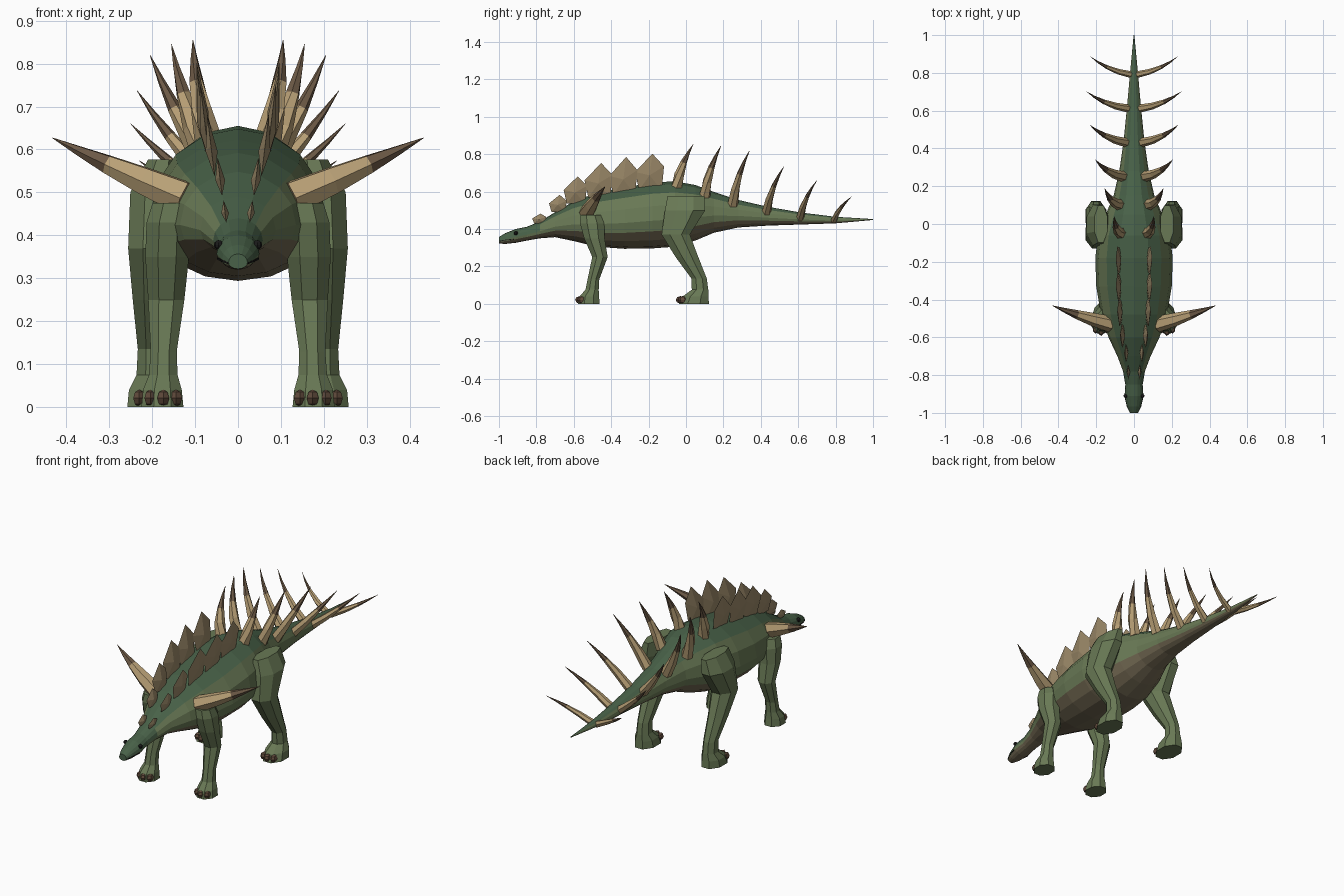
import bpy, bmesh
from math import sin, cos, pi
from mathutils import Vector

if "Cube" in bpy.data.objects:
    bpy.data.objects.remove(bpy.data.objects["Cube"])


def material(name, r, g, b):
    m = bpy.data.materials.new(name)
    m.diffuse_color = (r, g, b, 1)
    m.use_nodes = True
    m.node_tree.nodes["Principled BSDF"].inputs["Base Color"].default_value = m.diffuse_color
    return m


BACK = material("back green", .065, .12, .065)
FLANK = material("flank green", .14, .19, .09)
BELLY = material("belly brown", .17, .14, .085)
TAN = material("horn tan", .48, .35, .18)
TIP = material("horn tip", .15, .10, .06)
PLATE = material("plate tan", .33, .25, .14)
CLAW = material("claw brown", .12, .07, .045)
DARK = material("eye black", .01, .01, .01)


def finish(name, bm, mats, mirror=True):
    bmesh.ops.recalc_face_normals(bm, faces=bm.faces)
    me = bpy.data.meshes.new(name)
    bm.to_mesh(me)
    bm.free()
    for m in mats:
        me.materials.append(m)
    ob = bpy.data.objects.new(name, me)
    bpy.context.collection.objects.link(ob)
    if mirror:
        mod = ob.modifiers.new("mirror", 'MIRROR')
        mod.use_mirror_merge = False
    return ob


def loft(name, rings, mats, pick=lambda i, j: 0, mirror=True):
    """Skin a list of point rings; pick(ring, side) gives the material index."""
    bm = bmesh.new()
    vs = [[bm.verts.new(p) for p in r] for r in rings]
    n = len(vs[0])
    for i in range(len(vs) - 1):
        for j in range(n):
            k = (j + 1) % n
            f = bm.faces.new((vs[i][j], vs[i][k], vs[i + 1][k], vs[i + 1][j]))
            f.material_index = pick(i, j)
    bm.faces.new(vs[0])
    f = bm.faces.new(vs[-1])
    f.material_index = pick(len(vs) - 2, 0)
    return finish(name, bm, mats, mirror)


# body from snout to tail tip: y, half width, top z, bottom z
SPINE = [(-1.0, .022, .357, .322), (-.965, .037, .378, .320), (-.91, .050, .400, .326),
         (-.85, .046, .412, .338), (-.78, .058, .440, .350), (-.70, .088, .490, .356),
         (-.60, .135, .548, .335), (-.48, .175, .592, .305), (-.33, .200, .622, .294),
         (-.18, .205, .648, .296), (-.06, .190, .655, .305), (.05, .150, .635, .338),
         (.15, .108, .598, .380), (.28, .078, .555, .408), (.44, .055, .518, .418),
         (.62, .037, .487, .424), (.80, .021, .465, .430), (1.0, .002, .453, .448)]
N = 16


def body_ring(y, w, top, bot):
    mid = bot + (top - bot) * .42
    pts = []
    for j in range(N):
        a = 2 * pi * j / N
        s = sin(a)
        pts.append((w * cos(a), y, mid + s * ((top - mid) if s > 0 else (mid - bot))))
    return pts


def body_mat(i, j):
    s = sin(2 * pi * (j + .5) / N)
    return 0 if s > .8 or (i < 4 and s > 0) else 2 if s < -.5 else 1


loft("body", [body_ring(*r) for r in SPINE], [BACK, FLANK, BELLY], body_mat, mirror=False)


# legs: x, y, z, half width, half depth
def leg(name, table, n=8):
    rings = [[(x + rx * cos(2 * pi * (j + .5) / n) * 1.06, y + ry * sin(2 * pi * (j + .5) / n) * 1.06, z)
              for j in range(n)] for x, y, z, rx, ry in table]
    loft(name, rings, [FLANK])


leg("hind_leg", [(.175, 0, .577, .035, .10), (.192, -.005, .50, .06, .11), (.197, -.055, .37, .06, .077),
                 (.2, .005, .25, .046, .062), (.2, .07, .135, .034, .042), (.2, .075, .075, .037, .045),
                 (.202, .052, .04, .053, .07), (.202, .042, 0, .057, .082)])
leg("front_leg", [(.155, -.51, .475, .045, .055), (.162, -.502, .43, .052, .066), (.165, -.49, .35, .052, .056),
                  (.167, -.46, .25, .043, .042), (.173, -.495, .13, .031, .032), (.174, -.502, .075, .034, .036),
                  (.176, -.517, .04, .046, .053), (.176, -.52, 0, .05, .06)])


# toes: three on each foot
def toes(name, cx, cy):
    bm = bmesh.new()
    for k in (-1, 0, 1):
        r = bmesh.ops.create_uvsphere(bm, u_segments=6, v_segments=4, radius=1)
        for v in r["verts"]:
            v.co = Vector((cx + k * .03 + v.co.x * .016, cy + abs(k) * .012 + v.co.y * .025, .021 + v.co.z * .02))
    finish(name, bm, [CLAW])


toes("front_toes", .174, -.568)
toes("hind_toes", .2, -.03)


# curved horn with a dark tip
def horn(name, a, b, r, bend, n=6):
    a, b = Vector(a), Vector(b)
    c = (a + b) / 2 + Vector(bend)
    rings = []
    for t, k in ((0, 1), (.3, .82), (.58, .55), (.8, .28), (1, .02)):
        p = a * (1 - t) ** 2 + c * 2 * t * (1 - t) + b * t * t
        d = (c - a) * (1 - t) + (b - c) * t
        q = d.to_track_quat('Z', 'Y')
        rings.append([p + q @ Vector((r * k * cos(2 * pi * j / n), r * k * sin(2 * pi * j / n), 0)) for j in range(n)])
    loft(name, rings, [TAN, TIP], lambda i, j: int(i > 1))


# tail spikes: base and tip, base radius
SPIKES = [((.07, -.05, .625), (.105, .04, .855), .032), ((.075, .10, .575), (.155, .187, .845), .031),
          ((.055, .25, .53), (.205, .34, .82), .029), ((.038, .43, .49), (.235, .525, .737), .025),
          ((.024, .61, .458), (.25, .70, .66), .022), ((.012, .79, .445), (.232, .887, .575), .018)]
for i, (a, b, r) in enumerate(SPIKES):
    horn(f"tail_spike_{i + 1}", a, b, r, (.012, -.03, -.005))
horn("shoulder_spike", (.125, -.53, .487), (.432, -.432, .627), .043, (0, -.012, -.006))


# back plates: y centre, length, base z, tip z, x
PLATES = [(-.785, .075, .435, .482, .028), (-.685, .095, .50, .582, .038), (-.592, .125, .55, .68, .056),
          (-.468, .15, .585, .752, .068), (-.335, .15, .60, .785, .074), (-.195, .155, .625, .802, .075)]
OUTLINE = [(-.36, -.1), (-.5, .45), (-.12, .8), (.1, 1), (.5, .62), (.42, -.1)]
for i, (y, l, z0, z1, x) in enumerate(PLATES):
    bm = bmesh.new()
    lean, h = .12, z1 - z0
    rim = [bm.verts.new((x + lean * h * v, y + u * l, z0 + v * h)) for u, v in OUTLINE]
    for s in (-1, 1):
        hub = bm.verts.new((x + lean * h * .35 + s * min(.014, l * .12), y, z0 + .35 * h))
        for j in range(len(rim)):
            bm.faces.new((rim[j], rim[(j + 1) % len(rim)], hub))
    finish(f"back_plate_{i + 1}", bm, [PLATE])

# eyes and mouth line
bm = bmesh.new()
bmesh.ops.create_uvsphere(bm, u_segments=8, v_segments=6, radius=.011)
bmesh.ops.translate(bm, verts=bm.verts, vec=(.045, -.91, .378))
finish("eye", bm, [DARK])
loft("mouth", [[(x + dx, y, z + dz) for dx, dz in ((-.006, -.002), (.002, -.002), (.002, .002), (-.006, .002))]
               for x, y, z in ((.021, -.998, .335), (.0365, -.965, .341), (.047, -.92, .346))], [DARK])
